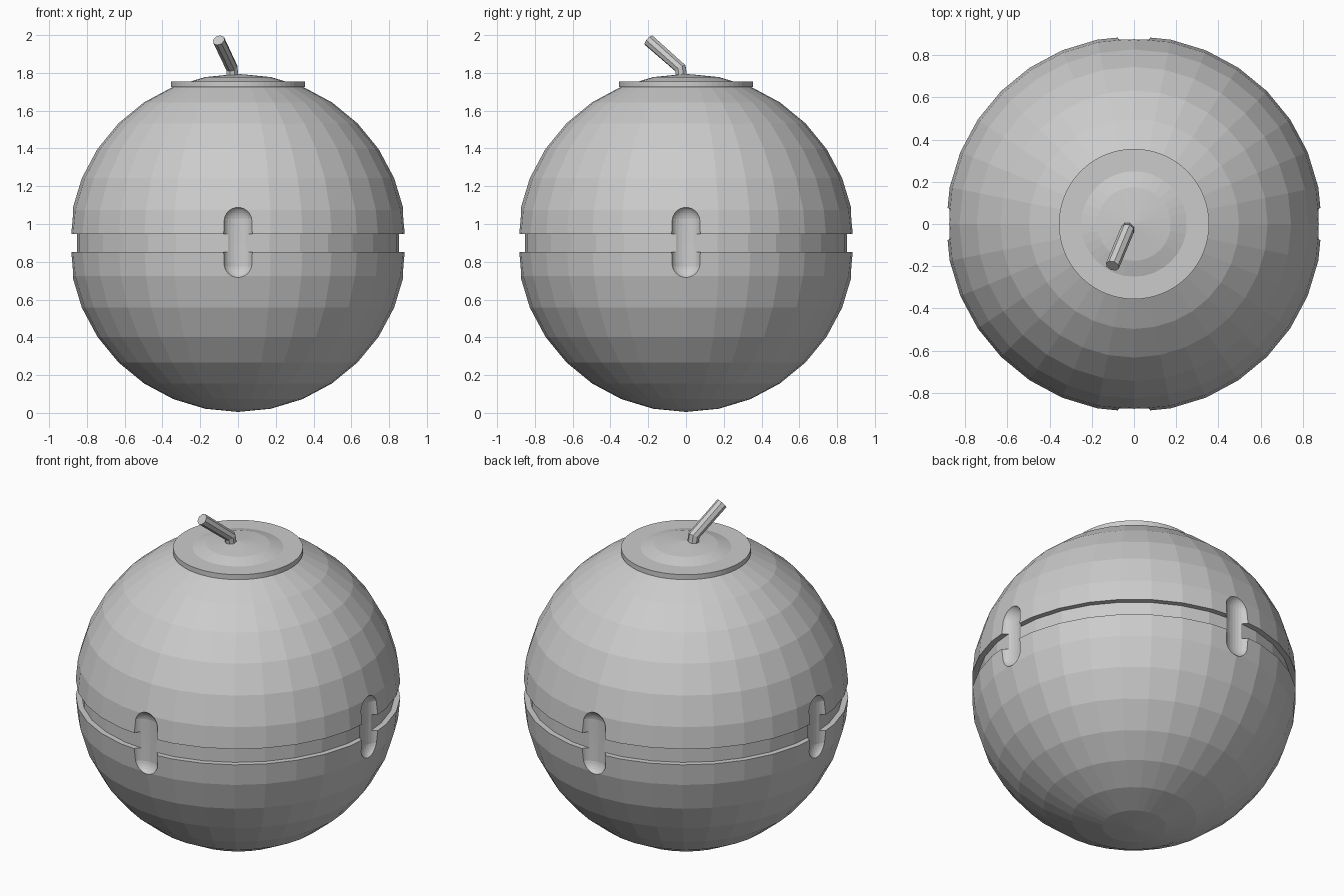
import bpy, bmesh, math
from mathutils import Vector, Matrix

if "Cube" in bpy.data.objects:
    bpy.data.objects.remove(bpy.data.objects["Cube"])

R, CZ = 0.895, 0.90          # ball radius and centre height
Z_LOW, Z_HIGH = 0.853, 0.948  # groove limits

grey = bpy.data.materials.new("plain_grey")
grey.diffuse_color = (0.6, 0.6, 0.6, 1)
grey.use_nodes = True
grey.node_tree.nodes["Principled BSDF"].inputs["Base Color"].default_value = grey.diffuse_color


def finish(bm, name):
    bmesh.ops.recalc_face_normals(bm, faces=bm.faces)
    me = bpy.data.meshes.new(name)
    bm.to_mesh(me)
    bm.free()
    me.materials.append(grey)
    ob = bpy.data.objects.new(name, me)
    bpy.context.collection.objects.link(ob)
    return ob


def cylinder(name, r, z0, z1, n):
    bm = bmesh.new()
    bmesh.ops.create_cone(bm, cap_ends=True, segments=n, radius1=r, radius2=r, depth=z1 - z0,
                          matrix=Matrix.Translation((0, 0, (z0 + z1) / 2)))
    return finish(bm, name)


def half_ball(name, z, side):
    # faceted ball cut flat at height z; side +1 keeps the top, -1 the bottom
    bm = bmesh.new()
    bmesh.ops.create_uvsphere(bm, u_segments=32, v_segments=16, radius=R,
                              matrix=Matrix.Translation((0, 0, CZ)))
    geom = bm.verts[:] + bm.edges[:] + bm.faces[:]
    cut = bmesh.ops.bisect_plane(bm, geom=geom, plane_co=(0, 0, z), plane_no=(0, 0, side),
                                 clear_inner=True)
    edges = [e for e in cut["geom_cut"] if isinstance(e, bmesh.types.BMEdge)]
    bmesh.ops.contextual_create(bm, geom=edges)
    return finish(bm, name)


# Two shells with a recessed core between them
shells = [half_ball("upper_shell", Z_HIGH, 1), half_ball("lower_shell", Z_LOW, -1)]
core = cylinder("groove_core", 0.858, Z_LOW - 0.02, Z_HIGH + 0.02, 32)

# Four rounded slots scooped out across the groove
bm = bmesh.new()
for k in range(4):
    part = bmesh.ops.create_uvsphere(bm, u_segments=24, v_segments=16, radius=1)["verts"]
    rot = Matrix.Rotation(k * math.pi / 2, 3, 'Z')
    for v in part:
        c = v.co
        stretch = 0.0 if abs(c.z) < 1e-4 else math.copysign(0.112, c.z)
        v.co = rot @ Vector((c.x * 0.078, c.y * 0.052 - 0.891, c.z * 0.078 + stretch + 0.903))
cutter = finish(bm, "slot_cutter")
cutter.hide_render = True
for ob in shells + [core]:
    mod = ob.modifiers.new("slots", 'BOOLEAN')
    mod.operation = 'DIFFERENCE'
    mod.solver = 'EXACT'
    mod.object = cutter
    bpy.context.view_layer.objects.active = ob
    bpy.ops.object.modifier_apply(modifier=mod.name)
bpy.data.objects.remove(cutter)

# Flat collar around the top
cylinder("top_collar", 0.356, 1.725, 1.755, 64)

# Bent stem: eight-sided tube along three points
path = [Vector(p) for p in ((-0.03, -0.02, 1.75), (-0.032, -0.03, 1.825), (-0.102, -0.198, 1.973))]
bm = bmesh.new()
rings = []
for i, p in enumerate(path):
    a = (path[i] - path[i - 1]).normalized() if i else Vector((0, 0, 1))
    b = (path[i + 1] - path[i]).normalized() if i < 2 else a
    t = (a + b).normalized()
    side = Vector((0.92, -0.39, 0))
    side = (side - t * side.dot(t)).normalized()
    up = t.cross(side)
    rings.append([bm.verts.new(p + 0.033 * (side * math.cos(j * math.pi / 4)
                                            + up * math.sin(j * math.pi / 4))) for j in range(8)])
for lo, hi in zip(rings, rings[1:]):
    for j in range(8):
        bm.faces.new((lo[j], lo[(j + 1) % 8], hi[(j + 1) % 8], hi[j]))
bm.faces.new(rings[0])
bm.faces.new(rings[-1])
finish(bm, "stem")
